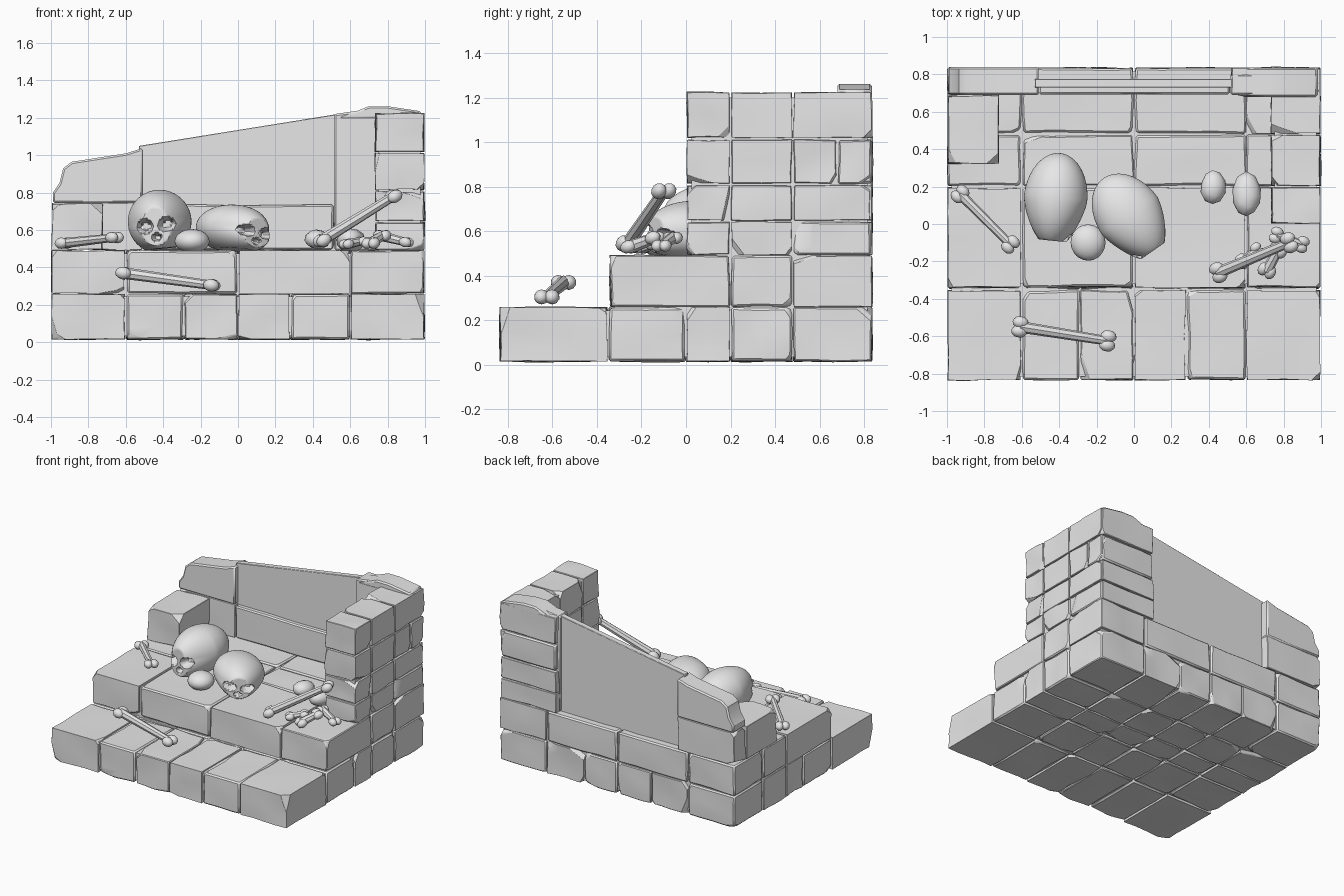
import bpy, bmesh, math, random
from mathutils import Vector, Matrix, noise

random.seed(7)
if "Cube" in bpy.data.objects:
    bpy.data.objects.remove(bpy.data.objects["Cube"])

stone = bpy.data.materials.new("pale grey stone")
stone.use_nodes = True
grey = (0.8, 0.8, 0.8, 1)
stone.diffuse_color = grey
stone.node_tree.nodes["Principled BSDF"].inputs["Base Color"].default_value = grey


def finish(bm, name, angle=35, bevel=0):
    """Turn a bmesh into a shaded object, optionally with worn edges."""
    bmesh.ops.recalc_face_normals(bm, faces=bm.faces)
    mesh = bpy.data.meshes.new(name)
    bm.to_mesh(mesh)
    bm.free()
    mesh.materials.append(stone)
    ob = bpy.data.objects.new(name, mesh)
    bpy.context.collection.objects.link(ob)
    if bevel:
        mod = ob.modifiers.new("worn edges", "BEVEL")
        mod.width = bevel
        mod.limit_method = "ANGLE"
        mod.angle_limit = math.radians(40)
    bpy.ops.object.select_all(action="DESELECT")
    ob.select_set(True)
    bpy.context.view_layer.objects.active = ob
    bpy.ops.object.shade_smooth_by_angle(angle=math.radians(angle))
    return ob


def wobble(bm, centre, amount):
    """Push the surface gently inward so that the stone looks hand cut."""
    for v in bm.verts:
        n = noise.noise(v.co * 5 + Vector((3, 8, 1)))
        v.co += (centre - v.co).normalized() * amount * (n + 0.3)


def block(name, x, y, z, chips=3, gap=0.003):
    """Rough stone block with chipped edges."""
    lo, hi = Vector((x[0], y[0], z[0])), Vector((x[1], y[1], z[1]))
    centre, half = (lo + hi) / 2, (hi - lo) / 2 - Vector((gap, gap, gap))
    bm = bmesh.new()
    bmesh.ops.create_cube(bm, size=2)
    bmesh.ops.subdivide_edges(bm, edges=bm.edges[:], cuts=3, use_grid_fill=True)
    for v in bm.verts:
        v.co = centre + v.co * half
    wobble(bm, centre, 0.012)
    for _ in range(chips):
        # Cut a thin slanted sliver from a random corner
        sign = Vector([random.choice((-1, 1)) for i in range(3)])
        normal = (sign * Vector([random.uniform(0.15, 1) for i in range(3)])).normalized()
        corner = centre + half * sign
        cut = bmesh.ops.bisect_plane(
            bm, geom=bm.verts[:] + bm.edges[:] + bm.faces[:], dist=1e-5,
            plane_co=corner - normal * random.uniform(0.015, 0.035),
            plane_no=normal, clear_outer=True)
        rim = [e for e in cut["geom_cut"] if isinstance(e, bmesh.types.BMEdge)]
        bmesh.ops.holes_fill(bm, edges=rim, sides=0)
    return finish(bm, name, 30, 0.01)


def slab(name, profile, y0, y1, bevel=0.01):
    """Upright slab: an xz outline extruded in y."""
    bm = bmesh.new()
    face = bm.faces.new([bm.verts.new((x, y0, z)) for x, z in profile])
    ext = bmesh.ops.extrude_face_region(bm, geom=[face])
    for v in ext["geom"]:
        if isinstance(v, bmesh.types.BMVert):
            v.co.y = y1
    return finish(bm, name, 30, bevel)


def box(name, x, y, z):
    return slab(name, [(x[0], z[0]), (x[1], z[0]), (x[1], z[1]), (x[0], z[1])], *y, 0)


def spans(values):
    return list(zip(values, values[1:]))


def course(name, xs, ys, z):
    for x in spans(xs):
        for y in spans(ys):
            block(name, x, y, z)


# Two stepped courses of the floor, with a solid core behind the joints
course("lower_step_block", [-1, -.6, -.29, 0, .28, .6, 1],
       [-.84, -.35, 0, .2, .48, .84], (0.012, 0.262))
course("upper_step_block", [-1, -.6, 0, .6, 1],
       [-.345, .2, .48, .84], (0.257, 0.495))
box("lower_step_core", (-.975, .975), (-.815, .815), (0.035, 0.245))
box("upper_step_core", (-.975, .975), (-.32, .815), (0.2, 0.475))

# Tall right wall and its back return
for z in spans([.49, .645, .81, 1.015, 1.228]):
    splits = [0, .2, .48, .68, .835] if z[0] == .81 else [0, .2, .48, .835]
    for y in spans(splits):
        block("right_wall_block", (.73, 1), y, z, 2)
    block("back_right_block", (.515, .994), (.7, .84), z, 2)
box("right_wall_core", (.75, .975), (.025, .815), (.45, 1.2))
slab("back_right_facing", [(.515, .49), (.8, .49), (.8, 1.245), (.72, 1.25), (.515, 1.22)],
     .69, .8)
slab("right_wall_cap", [(.54, 1.2), (.98, 1.2), (.98, 1.235), (.8, 1.262), (.7, 1.262)],
     .68, .835)

# Broken left side of the back wall
block("back_left_lower_block", (-1, -.51), (.69, .84), (.49, .75))
slab("back_left_upper_block",
     [(-.99, .745), (-.51, .745), (-.51, 1.038), (-.6, 1.01), (-.89, .965), (-.935, .93),
      (-.955, .85), (-.99, .8)], .69, .84)
block("left_wall_block", (-1, -.72), (.32, .69), (.49, .745), 4)

# Thin sloping panel with its sill
slab("back_panel", [(-.53, .48), (.53, .48), (.53, 1.22), (-.53, 1.05)], .73, .775, 0.003)
block("panel_sill", (-.51, .515), (.69, .745), (.49, .74), 1)


def skull(name, place, size, turn, tilt):
    """Rounded cranium with narrow face, eye sockets, nose and cheeks."""
    bm = bmesh.new()
    bmesh.ops.create_icosphere(bm, subdivisions=5, radius=1)
    dents = [(Vector((s * .34, -.82, -.12)), .27, .3) for s in (-1, 1)]
    dents.append((Vector((0, -.85, -.5)), .15, .2))
    for v in bm.verts:
        p = v.co
        front = max(0, -p.y)
        low = max(0, -p.z)
        p.x *= 1 - .25 * front
        p.y = max(p.y - .45 * low * front, -.88)
        p.z = max(p.z, -.85)
        for c, r, depth in dents:
            d = math.hypot(p.x - c.x, (p.z - c.z) * 1.25)
            if p.y < -.3 and d < r:
                p.y += depth * min(1, (1 - d / r) * 2.5)
    m = (Matrix.Translation(place) @ Matrix.Rotation(math.radians(turn), 4, "Z")
         @ Matrix.Rotation(math.radians(tilt), 4, "Y") @ Matrix.Diagonal((*size, 1)))
    bm.transform(m)
    return finish(bm, name, 35)


skull("large_skull", (-.42, .13, .645), (.17, .25, .17), -6, -6)
skull("tilted_skull", (-.02, .04, .605), (.18, .25, .13), 35, 8)


def pebble(name, place, size, detail=2, rough=0.03):
    bm = bmesh.new()
    bmesh.ops.create_icosphere(bm, subdivisions=detail, radius=1)
    bm.transform(Matrix.Translation(place) @ Matrix.Diagonal((*size, 1)))
    wobble(bm, Vector(place), rough)
    return finish(bm, name, 35)


# Loose round stones
pebble("round_stone", (-.245, -.1, .54), (.095, .1, .065), 3, 0.005)
pebble("loose_stone_a", (.42, .2, .545), (.08, .11, .065))
pebble("loose_stone_b", (.6, .15, .55), (.078, .12, .068))


def bone(name, a, b, r=.025, knob=.04):
    """Waisted shaft with a pair of knuckles at each end."""
    a, b = Vector(a), Vector(b)
    axis = b - a
    turn = axis.to_track_quat("Z", "Y").to_matrix().to_4x4()
    bm = bmesh.new()
    bmesh.ops.create_cone(bm, cap_ends=True, segments=8, radius1=r * 1.25,
                          radius2=r, depth=axis.length,
                          matrix=Matrix.Translation((a + b) / 2) @ turn)
    for end in (a, b):
        for side in (-1, 1):
            offset = turn @ Vector((side * knob * .6, 0, 0))
            bmesh.ops.create_icosphere(
                bm, subdivisions=2, radius=knob,
                matrix=Matrix.Translation(end + offset) @ turn @ Matrix.Diagonal((.85, .85, 1.1, 1)))
    return finish(bm, name, 40)


# Scattered bones
bone("left_bone", (-.93, .16, .53), (-.66, -.11, .56), .022, .036)
bone("step_bone", (-.61, -.55, .37), (-.14, -.625, .305), .025, .04)
bone("leaning_bone", (.45, -.26, .545), (.83, -.1, .78), .025, .04)
bone("short_bone_a", (.71, -.25, .53), (.77, -.14, .57), .025, .035)
bone("short_bone_b", (.76, -.06, .57), (.9, -.11, .535), .022, .032)
bone("short_bone_c", (.58, -.2, .525), (.66, -.14, .54), .022, .03)
